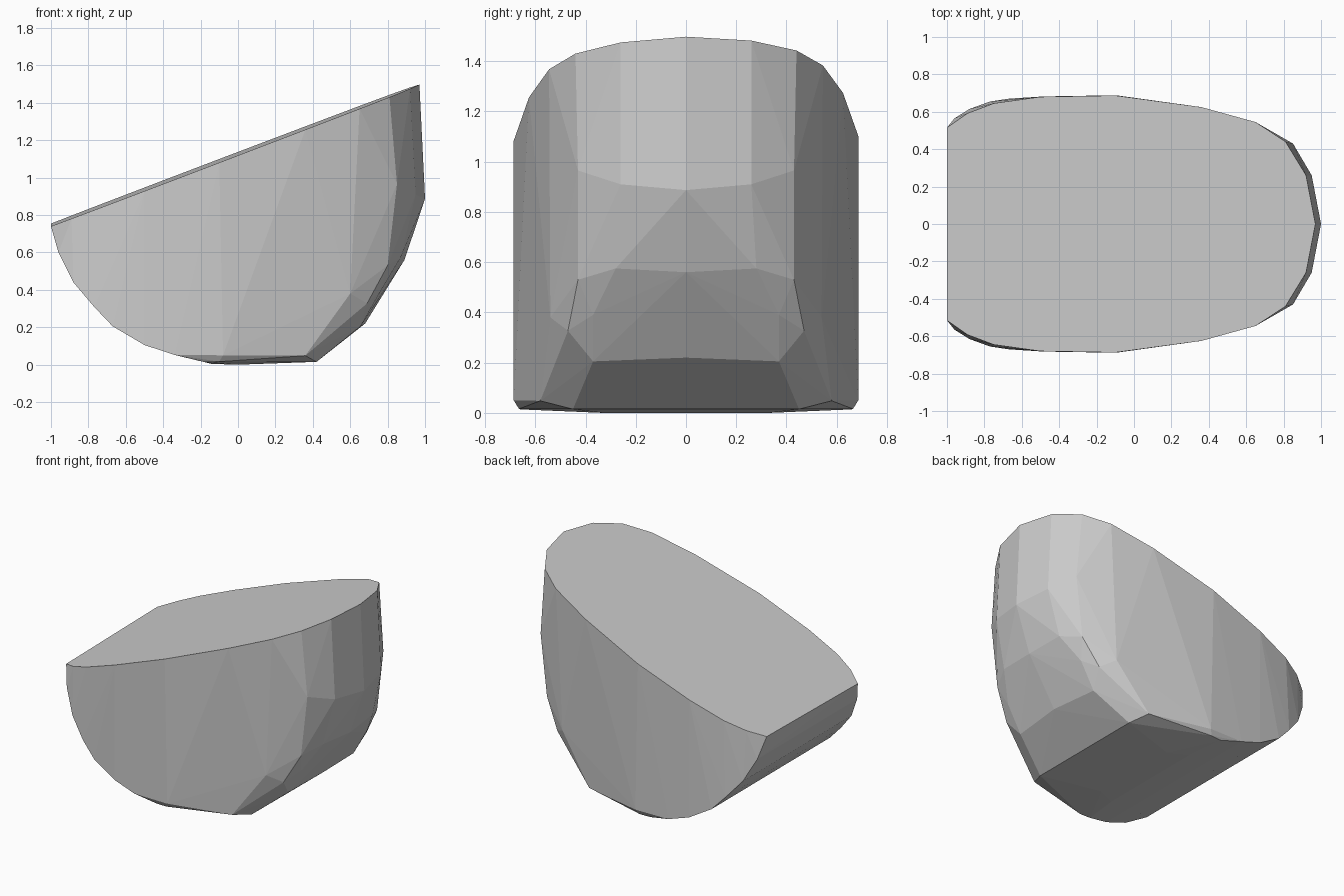
import bpy, bmesh

if "Cube" in bpy.data.objects:
    bpy.data.objects.remove(bpy.data.objects["Cube"])

# Single light grey material
grey = bpy.data.materials.new("light_grey")
grey.diffuse_color = (0.6, 0.6, 0.6, 1)
grey.use_nodes = True
grey.node_tree.nodes["Principled BSDF"].inputs["Base Color"].default_value = grey.diffuse_color


def top_z(x, y):
    """Height of the sloping cut face."""
    return 0.747 + 0.381 * (x + 1) + 0.014 * y


# Outline of the sloping top face: x, half width
top_outline = [(-1, 0.515), (-0.89, 0.592), (-0.75, 0.645), (-0.5, 0.68), (-0.1, 0.687),
               (0.36, 0.625), (0.65, 0.545), (0.81, 0.44), (0.92, 0.26), (0.97, 0)]

# Curved underside on the left: x, half width, z
underside = [(-0.96, 0.565, 0.6), (-0.88, 0.615, 0.44), (-0.77, 0.655, 0.31),
             (-0.67, 0.67, 0.205), (-0.5, 0.681, 0.105), (-0.34, 0.685, 0.052),
             (-0.18, 0.66, 0.014), (-0.1, 0.665, 0.016), (-0.08, 0.686, 0.05),
             (-0.14, 0.4, 0.004), (0, 0.33, 0)]

# Rounded nose on the right: x, half width, z
nose = [(0.42, 0.45, 0.015), (0.36, 0.58, 0.048), (0.68, 0, 0.22), (0.655, 0.37, 0.205),
        (0.6, 0.54, 0.38), (0.69, 0.47, 0.327), (0.76, 0.37, 0.39), (0.89, 0, 0.56),
        (0.87, 0.28, 0.575), (0.8, 0.43, 0.53), (1, 0, 0.887), (0.95, 0.26, 0.91),
        (0.85, 0.43, 0.965)]

# Mirror the points across y and wrap them in a convex hull
bm = bmesh.new()
points = [(x, y, None) for x, y in top_outline] + underside + nose
for x, y, z in points:
    for side in ((1, -1) if y else (1,)):
        bm.verts.new((x, side * y, top_z(x, side * y) if z is None else z))
hull = bmesh.ops.convex_hull(bm, input=bm.verts[:])
loose = {g for g in hull["geom_interior"] + hull["geom_unused"]
         if isinstance(g, bmesh.types.BMVert)}
bmesh.ops.delete(bm, geom=list(loose), context='VERTS')

# Merge the flat top into one face
bmesh.ops.dissolve_limit(bm, angle_limit=0.01, verts=bm.verts[:], edges=bm.edges[:])
bmesh.ops.recalc_face_normals(bm, faces=bm.faces[:])

mesh = bpy.data.meshes.new("cut_stone")
bm.to_mesh(mesh)
bm.free()
mesh.materials.append(grey)
stone = bpy.data.objects.new("cut_stone", mesh)
bpy.context.collection.objects.link(stone)
